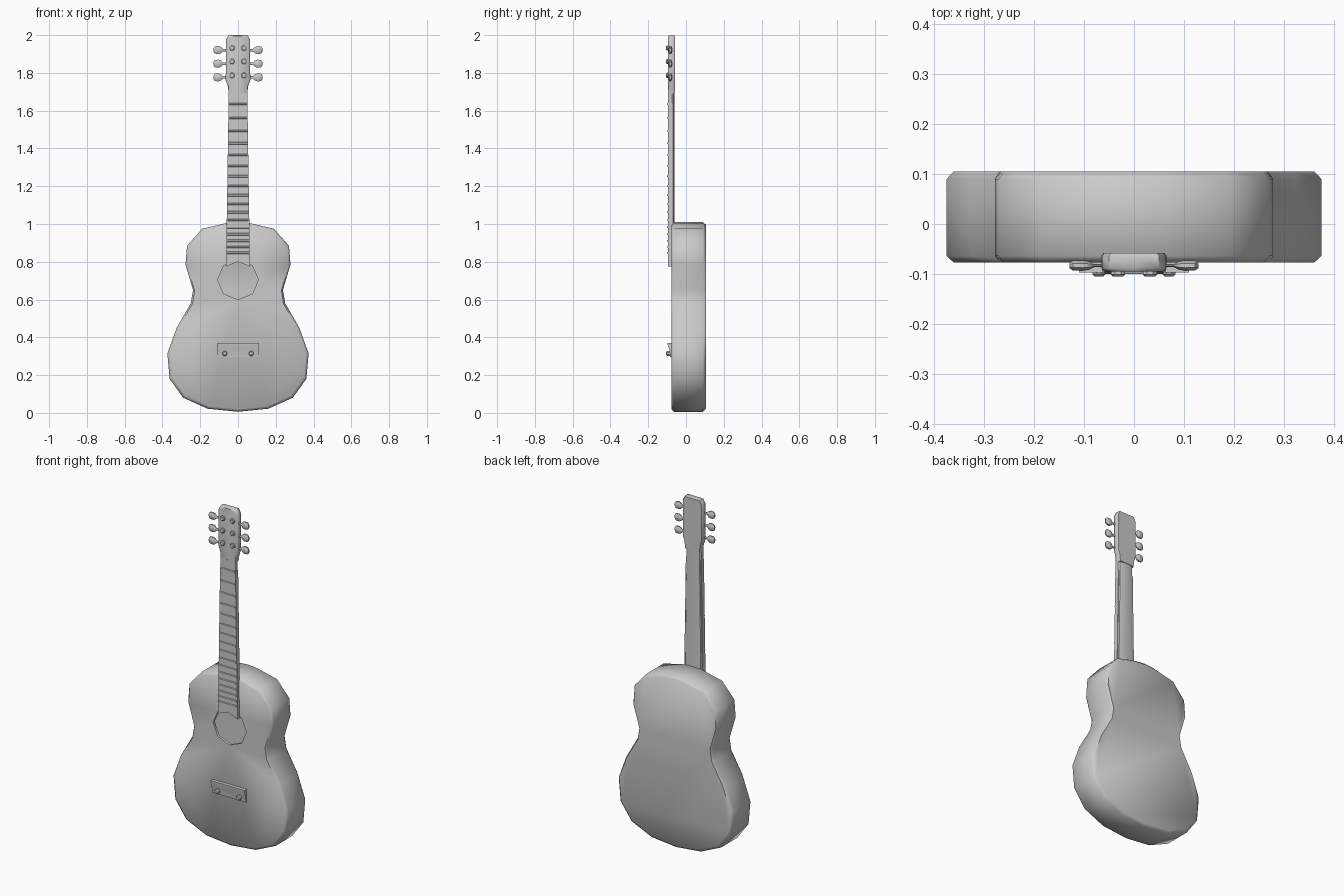
import bpy, bmesh, math
from mathutils import Matrix, Vector

if "Cube" in bpy.data.objects:
    bpy.data.objects.remove(bpy.data.objects["Cube"])


def finish(bm, name, angle=35):
    bmesh.ops.recalc_face_normals(bm, faces=bm.faces)
    me = bpy.data.meshes.new(name)
    bm.to_mesh(me)
    bm.free()
    ob = bpy.data.objects.new(name, me)
    bpy.context.collection.objects.link(ob)
    bpy.ops.object.select_all(action='DESELECT')
    ob.select_set(True)
    bpy.context.view_layer.objects.active = ob
    bpy.ops.object.shade_smooth_by_angle(angle=math.radians(angle))
    return ob


def mirrored(half):
    """Right half from bottom centre to top centre -> closed outline."""
    return half + [(-x, z) for x, z in reversed(half) if x > 1e-6]


def ring(bm, pts):
    return [bm.verts.new(p) for p in pts]


def bridge(bm, a, b):
    n = len(a)
    for i in range(n):
        j = (i + 1) % n
        bm.faces.new((a[i], a[j], b[j], b[i]))


def loft(name, rings, angle=35):
    bm = bmesh.new()
    loops = [ring(bm, r) for r in rings]
    for a, b in zip(loops, loops[1:]):
        bridge(bm, a, b)
    bm.faces.new(loops[0])
    bm.faces.new(loops[-1])
    return finish(bm, name, angle)


def lathe(name, profile, origin, axis, sides=8, squash=1.0):
    """Profile of (distance along axis, radius); squash flattens in y."""
    o, rings = Vector(origin), []
    for d, r in profile:
        pts = []
        for k in range(sides):
            a = 2 * math.pi * (k + .5) / sides
            c, s = r * math.cos(a), r * math.sin(a)
            off = Vector((d, c * squash, s)) if axis == 'X' else Vector((c, d, s))
            if axis == '-X':
                off = Vector((-d, c * squash, s))
            pts.append(o + off)
        rings.append(pts)
    return loft(name, rings)


# Hollow body with chamfered rims and an octagonal sound hole
outline = mirrored([(0, .006), (.16, .022), (.29, .08), (.362, .18), (.374, .315),
                    (.325, .45), (.25, .58), (.238, .65), (.278, .785), (.27, .885),
                    (.19, .975), (.06, 1.005), (0, 1.01)])
bm = bmesh.new()


def body_ring(y, inset):
    sx, sz = 1 - inset / .374, 1 - inset / .5
    return ring(bm, [(x * sx, y, .508 + (z - .508) * sz) for x, z in outline])


loops = [body_ring(y, i) for y, i in
         ((-.077, .014), (-.064, 0), (.090, 0), (.105, .014))]
for a, b in zip(loops, loops[1:]):
    bridge(bm, a, b)
bm.faces.new(loops[-1])
hole = [[(.108 * math.sin(k * math.pi / 4), y, .705 - .105 * math.cos(k * math.pi / 4))
         for k in range(8)] for y in (-.077, -.062)]
h0, h1 = ring(bm, hole[0]), ring(bm, hole[1])
bridge(bm, h0, h1)
edges = []
for lp in (loops[0], h0):
    edges += [bm.edges.get((lp[i], lp[(i + 1) % len(lp)])) for i in range(len(lp))]
bmesh.ops.triangle_fill(bm, use_beauty=True, use_dissolve=False, edges=edges)
finish(bm, "body", 50)

# Fretboard, notched where it meets the sound hole
board = mirrored([(0, .80), (.064, .775), (.060, 1.0), (.050, 1.64), (0, 1.64)])
loft("fretboard", [[(x, y, z) for x, z in board] for y in (-.095, -.070)])

# Neck with rounded back
section = [(-1, -.094), (1, -.094), (1, -.075), (.85, -.065), (.45, -.060),
           (-.45, -.060), (-.85, -.065), (-1, -.075)]
loft("neck", [[(x * w, y, z) for x, y in section]
              for w, z in ((.0595, .99), (.0495, 1.64), (.049, 1.74))])

# Headstock with softened edges
head = mirrored([(0, 1.69), (.049, 1.69), (.054, 1.73), (.065, 1.76), (.064, 1.975),
                 (.050, 2.0), (0, 2.0)])
loft("headstock", [[(x * s, y, 1.85 + (z - 1.85) * t) for x, z in head]
                   for y, s, t in ((-.0945, .9, .97), (-.088, 1, 1),
                                   (-.064, 1, 1), (-.058, .93, .98))], 50)

# Frets at equal-tempered spacing
for n in range(17):
    z = .33 + 1.305 / 2 ** (n / 12)
    w = .050 + (1.64 - z) * .0156 - .003
    loft("fret", [[(x, -.094, z - .006), (x, -.100, z - .003),
                   (x, -.100, z + .003), (x, -.094, z + .006)] for x in (-w, w)], 30)

# Tuning posts and pegs
for z in (1.78, 1.853, 1.925):
    for side, axis in ((1, 'X'), (-1, '-X')):
        lathe("tuning_post", [(0, .015), (-.014, .015), (-.018, .011)],
              (side * .032, -.087, z + .007), 'Y')
        lathe("tuning_peg", [(0, .007), (.020, .007), (.030, .018), (.042, .023),
                             (.062, .021), (.069, .011)],
              (side * .060, -.083, z - .004), axis, squash=.5)

# Bridge with raised upper edge and two pins
side = [(-.070, .295), (-.084, .295), (-.087, .33), (-.097, .36), (-.097, .37), (-.070, .37)]
loft("bridge", [[(x, y, z) for y, z in side] for x in (-.11, .11)])
for x in (-.07, .07):
    lathe("bridge_pin", [(0, .014), (-.020, .014), (-.025, .009)], (x, -.080, .315), 'Y')
